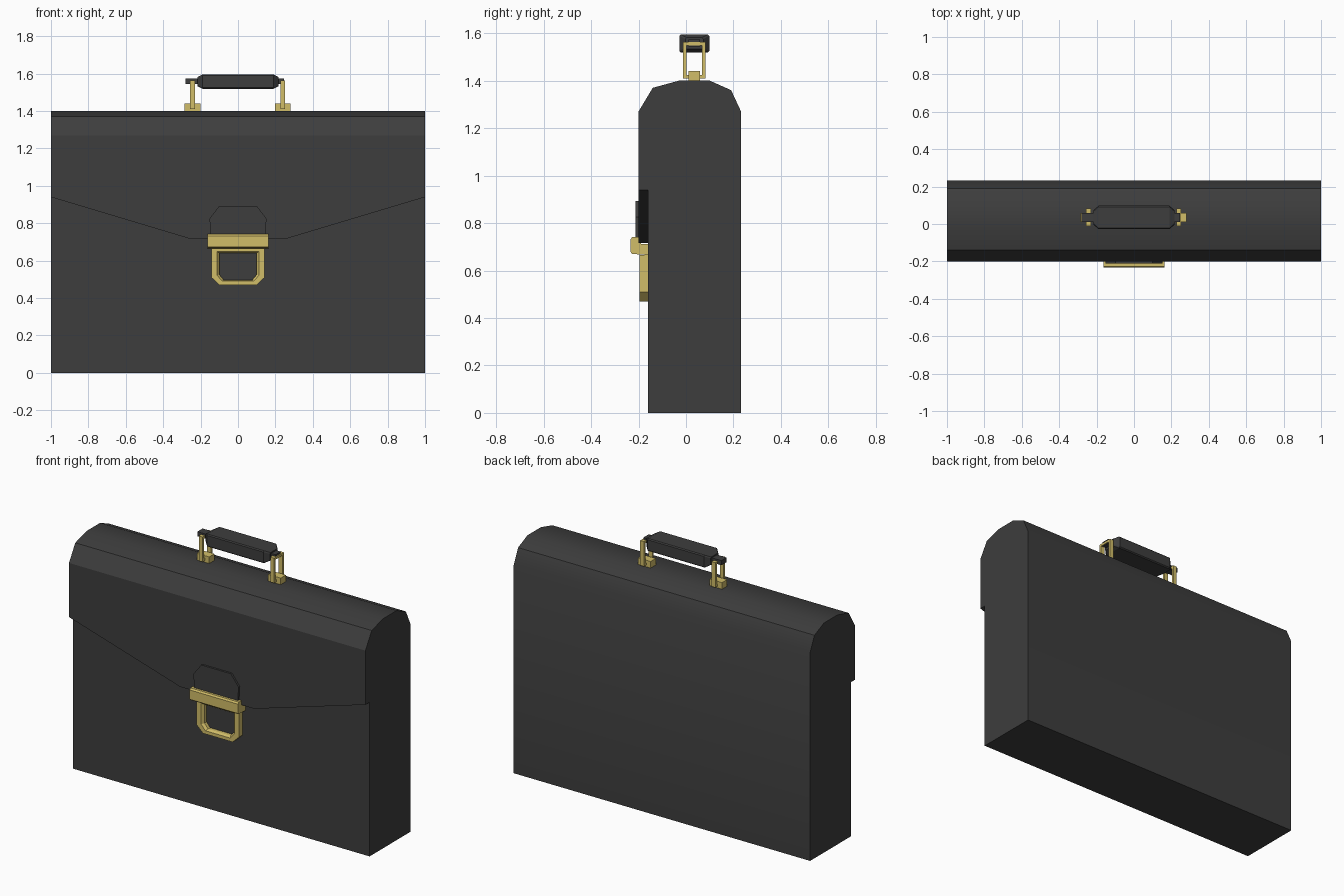
import bpy, bmesh
from mathutils import Vector

if "Cube" in bpy.data.objects:
    bpy.data.objects.remove(bpy.data.objects["Cube"])


def material(name, rgb):
    m = bpy.data.materials.new(name)
    m.diffuse_color = (*rgb, 1)
    m.use_nodes = True
    m.node_tree.nodes["Principled BSDF"].inputs["Base Color"].default_value = m.diffuse_color
    return m


LEATHER = material("dark leather", (0.047, 0.047, 0.047))
BRASS = material("brass", (0.64, 0.51, 0.14))


def finish(name, bm, mat):
    bmesh.ops.recalc_face_normals(bm, faces=bm.faces)
    me = bpy.data.meshes.new(name)
    bm.to_mesh(me)
    bm.free()
    me.materials.append(mat)
    ob = bpy.data.objects.new(name, me)
    bpy.context.collection.objects.link(ob)
    return ob


def prism(name, pts, axis, a, b, mat):
    """Extrude a closed 2D outline from a to b along 'x' (pts y,z) or 'y' (pts x,z)."""
    place = (lambda p, d: (d, p[0], p[1])) if axis == 'x' else (lambda p, d: (p[0], d, p[1]))
    bm = bmesh.new()
    f = bm.faces.new([bm.verts.new(place(p, a)) for p in pts])
    r = bmesh.ops.extrude_face_region(bm, geom=[f])
    shift = Vector(place((0, 0), b - a))
    bmesh.ops.translate(bm, vec=shift, verts=[v for v in r['geom'] if isinstance(v, bmesh.types.BMVert)])
    return finish(name, bm, mat)


def box(name, x, y, z, mat):
    return prism(name, [(y[0], z[0]), (y[1], z[0]), (y[1], z[1]), (y[0], z[1])], 'x', x[0], x[1], mat)


def mirrored(half):
    """Complete a symmetric outline from its right-hand half."""
    return half + [(-x, z) for x, z in reversed(half)]


def loft(name, rings, mat, closed):
    """Skin equal-length rings; closed joins last ring to first, otherwise ends are capped."""
    bm = bmesh.new()
    vs = [[bm.verts.new(p) for p in r] for r in rings]
    n, m = len(vs), len(vs[0])
    for i in range(n if closed else n - 1):
        p, q = vs[i], vs[(i + 1) % n]
        for j in range(m):
            k = (j + 1) % m
            bm.faces.new((p[j], p[k], q[k], q[j]))
    if not closed:
        bm.faces.new(vs[0])
        bm.faces.new(vs[-1])
    return finish(name, bm, mat)


# Case with rounded top; the front below the flap edge is cut back
body = prism("case_body", [(-0.16, 0), (-0.2, 0), (-0.2, 1.27), (-0.14, 1.37), (-0.03, 1.4), (0.1, 1.4),
                           (0.19, 1.36), (0.232, 1.27), (0.232, 0)], 'x', -1, 1, LEATHER)
cutter = prism("flap_cutter", mirrored([(1.1, -0.1), (1.1, 0.97), (0.25, 0.715)]), 'y', -0.4, -0.16, LEATHER)
mod = body.modifiers.new("flap", 'BOOLEAN')
mod.object = cutter
mod.solver = 'EXACT'
bpy.context.view_layer.objects.active = body
body.select_set(True)
bpy.ops.object.modifier_apply(modifier="flap")
bpy.data.objects.remove(cutter)
bpy.ops.object.shade_smooth_by_angle(angle=0.47)

# Leather tab and clasp bar
prism("clasp_tab", mirrored([(0.145, 0.7), (0.152, 0.825), (0.1, 0.893)]), 'y', -0.212, -0.195, LEATHER)
prism("clasp_bar", [(-0.155, 0.665), (-0.228, 0.67), (-0.233, 0.678), (-0.233, 0.732), (-0.226, 0.742),
                    (-0.19, 0.742), (-0.19, 0.712), (-0.155, 0.712)], 'x', -0.163, 0.163, BRASS)

# Clasp loop with bevelled inner edge
outer = mirrored([(0.142, 0.666), (0.142, 0.51), (0.1, 0.47)])
lip = mirrored([(0.112, 0.65), (0.112, 0.522), (0.084, 0.49)])
inner = mirrored([(0.1, 0.64), (0.1, 0.526), (0.076, 0.497)])
loft("clasp_loop", [[(x, y, z) for x, z in ring] for ring, y in
                    ((outer, -0.155), (outer, -0.195), (lip, -0.195), (inner, -0.18), (inner, -0.155))],
     BRASS, True)

# Grip: eight-sided section, tapering at both ends
YC, ZC = 0.035, 1.557


def section(x, w, h, c):
    q = [(w, h - c), (w - c, h)]
    half = q + [(-y, z) for y, z in reversed(q)]
    return [(x, YC + y, ZC + z) for y, z in half + [(-y, -z) for y, z in half]]


loft("handle_grip", [section(-0.217, 0.038, 0.024, 0.006), section(-0.19, 0.063, 0.038, 0.006),
                     section(0.19, 0.063, 0.038, 0.006), section(0.217, 0.038, 0.024, 0.006)], LEATHER, False)
box("handle_rod", (-0.281, 0.246), (0.01, 0.06), (1.545, 1.573), LEATHER)

# Brackets and mounts on each side
for side, x in (("left", -0.243), ("right", 0.239)):
    box(side + "_mount", (x - 0.042, x + 0.042), (0.01, 0.06), (1.39, 1.44), BRASS)
    rings = []
    for dx in (-0.013, 0.013):
        for grow in ((0.0, 0.014) if dx < 0 else (0.014, 0.0)):
            y0, y1, z0, z1 = 0.002 - grow, 0.068 + grow, 1.424 - grow, 1.548 + grow
            rings.append([(x + dx, y0, z0), (x + dx, y1, z0), (x + dx, y1, z1), (x + dx, y0, z1)])
    loft(side + "_bracket", rings, BRASS, True)
